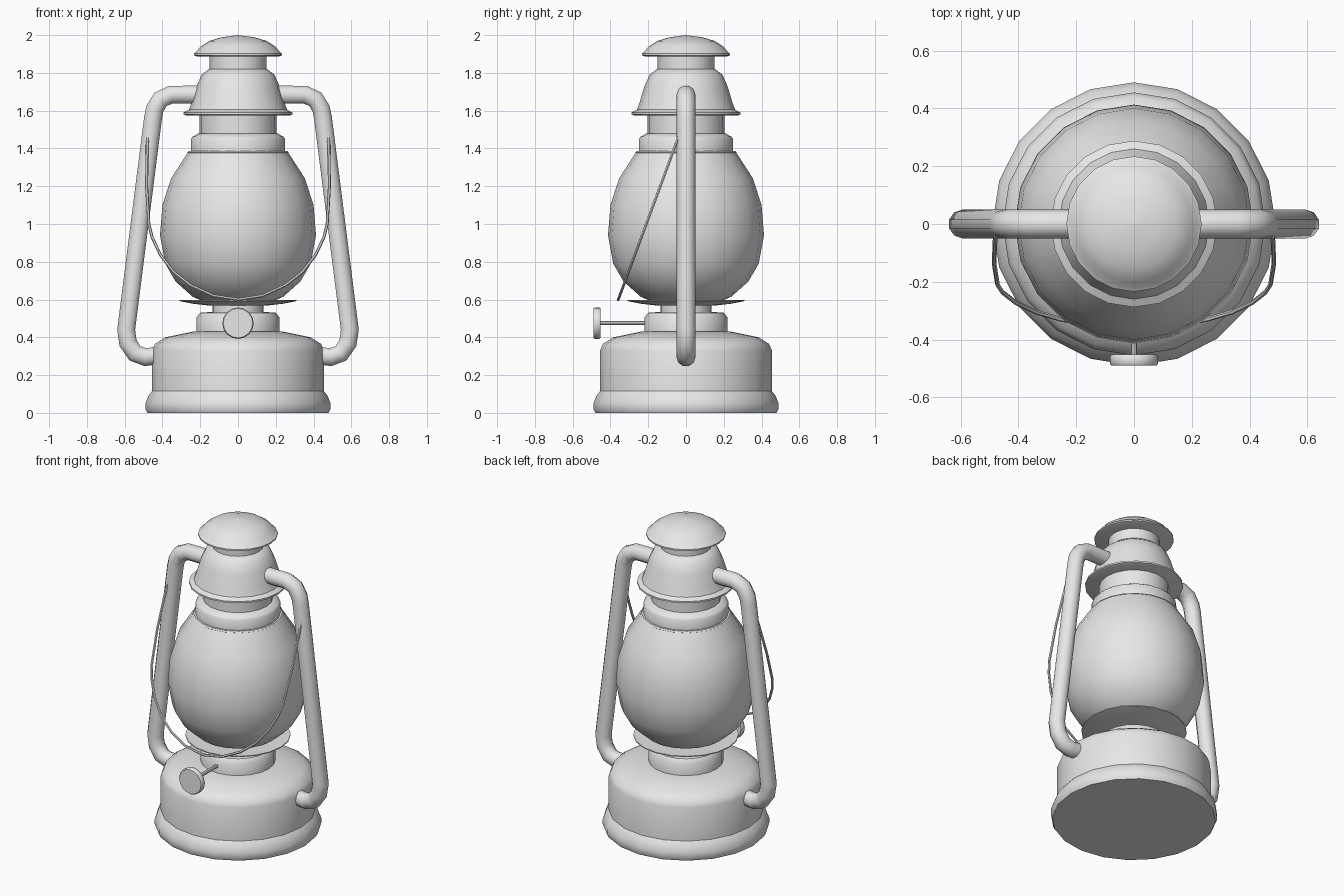
import bpy, bmesh, math

if "Cube" in bpy.data.objects:
    bpy.data.objects.remove(bpy.data.objects["Cube"], do_unlink=True)

metal = bpy.data.materials.new("plain grey")
metal.use_nodes = True
GREY = (0.8, 0.8, 0.8, 1)
metal.diffuse_color = GREY
metal.node_tree.nodes["Principled BSDF"].inputs["Base Color"].default_value = GREY


def finish(obj, angle=40):
    bpy.ops.object.select_all(action='DESELECT')
    obj.select_set(True)
    bpy.context.view_layer.objects.active = obj
    bpy.ops.object.shade_smooth_by_angle(angle=math.radians(angle))


def lathe(name, profile, sides=20):
    """Turn (radius, height) points round the z axis, closing both ends."""
    points = [(0, profile[0][1])] + profile + [(0, profile[-1][1])]
    bm = bmesh.new()
    verts = [bm.verts.new((r, 0, z)) for r, z in points]
    edges = [bm.edges.new(pair) for pair in zip(verts, verts[1:])]
    bmesh.ops.spin(bm, geom=verts + edges, cent=(0, 0, 0), axis=(0, 0, 1),
                   angle=math.tau, steps=sides)
    bmesh.ops.remove_doubles(bm, verts=bm.verts, dist=0.0005)
    bmesh.ops.recalc_face_normals(bm, faces=bm.faces)
    mesh = bpy.data.meshes.new(name)
    bm.to_mesh(mesh)
    bm.free()
    mesh.materials.append(metal)
    obj = bpy.data.objects.new(name, mesh)
    bpy.context.collection.objects.link(obj)
    finish(obj)
    return obj


def tube(name, path, radius, resolution):
    """Sweep a round section along a path of points."""
    curve = bpy.data.curves.new(name, 'CURVE')
    curve.dimensions = '3D'
    curve.bevel_depth = radius
    curve.bevel_resolution = resolution
    curve.use_fill_caps = True
    spline = curve.splines.new('POLY')
    spline.points.add(len(path) - 1)
    for point, co in zip(spline.points, path):
        point.co = (*co, 1)
    curve.materials.append(metal)
    obj = bpy.data.objects.new(name, curve)
    bpy.context.collection.objects.link(obj)
    bpy.ops.object.select_all(action='DESELECT')
    obj.select_set(True)
    bpy.context.view_layer.objects.active = obj
    bpy.ops.object.convert(target='MESH')
    obj = bpy.context.view_layer.objects.active
    finish(obj, 50)
    return obj


# Fuel tank with rolled foot
lathe("base_rim", [(0.48, 0), (0.49, 0.02), (0.49, 0.05), (0.475, 0.09), (0.455, 0.115)])
lathe("fuel_tank", [(0.455, 0.1), (0.455, 0.33), (0.44, 0.365), (0.385, 0.4),
                    (0.24, 0.43)])

# Burner collar and drip plate
lathe("burner_collar", [(0.22, 0.42), (0.22, 0.505), (0.2, 0.53), (0.135, 0.535)])
lathe("burner_neck", [(0.135, 0.52), (0.135, 0.58)])
lathe("drip_plate", [(0.15, 0.568), (0.24, 0.578), (0.31, 0.592), (0.31, 0.598),
                     (0.24, 0.594)])

# Globe
lathe("globe", [(0.17, 0.585), (0.24, 0.615), (0.33, 0.695), (0.385, 0.79),
                (0.413, 0.94), (0.4, 1.1), (0.355, 1.24), (0.265, 1.38)])

# Globe holder and chimney
lathe("globe_ring", [(0.262, 1.372), (0.268, 1.378), (0.262, 1.386)])
lathe("globe_holder", [(0.25, 1.38), (0.25, 1.45), (0.24, 1.462), (0.21, 1.48)])
lathe("chimney_neck", [(0.205, 1.47), (0.205, 1.59)])
lathe("chimney_hood", [(0.275, 1.575), (0.288, 1.58), (0.288, 1.59), (0.26, 1.605),
                       (0.247, 1.64), (0.22, 1.73), (0.193, 1.79), (0.155, 1.82)])
lathe("cap_neck", [(0.15, 1.81), (0.15, 1.895)])
lathe("cap", [(0.22, 1.888), (0.234, 1.893), (0.234, 1.902), (0.222, 1.91),
              (0.2, 1.938), (0.155, 1.968), (0.09, 1.988), (0.001, 2)])

# Side tubes
arm = [(0.18, 1.685), (0.355, 1.685), (0.41, 1.66), (0.44, 1.61), (0.45, 1.56),
       (0.592, 0.44), (0.582, 0.37), (0.545, 0.315), (0.49, 0.295), (0.42, 0.305)]
for side, label in ((1, "left"), (-1, "right")):
    tube(label + "_side_tube", [(side * x, 0, z) for x, z in arm], 0.05, 3)

# Wire carrying handle, folded forward in one slanted plane
half = [(0.48, 1.46), (0.484, 1.2), (0.472, 1.0), (0.455, 0.93), (0.41, 0.835),
        (0.34, 0.745), (0.25, 0.675), (0.13, 0.62)]
loop = half + [(0, 0.6)] + [(-x, z) for x, z in reversed(half)]
tube("wire_handle", [(x, -0.04 - 0.37 * (1.46 - z), z) for x, z in loop], 0.008, 1)

# Wick knob and its shaft
knob = lathe("wick_knob", [(0.078, 0.452), (0.083, 0.458), (0.083, 0.484), (0.078, 0.49)], 16)
shaft = lathe("wick_shaft", [(0.011, 0.18), (0.011, 0.46)], 8)
for part in (knob, shaft):
    part.rotation_euler.x = math.pi / 2
    part.location.z = 0.475
